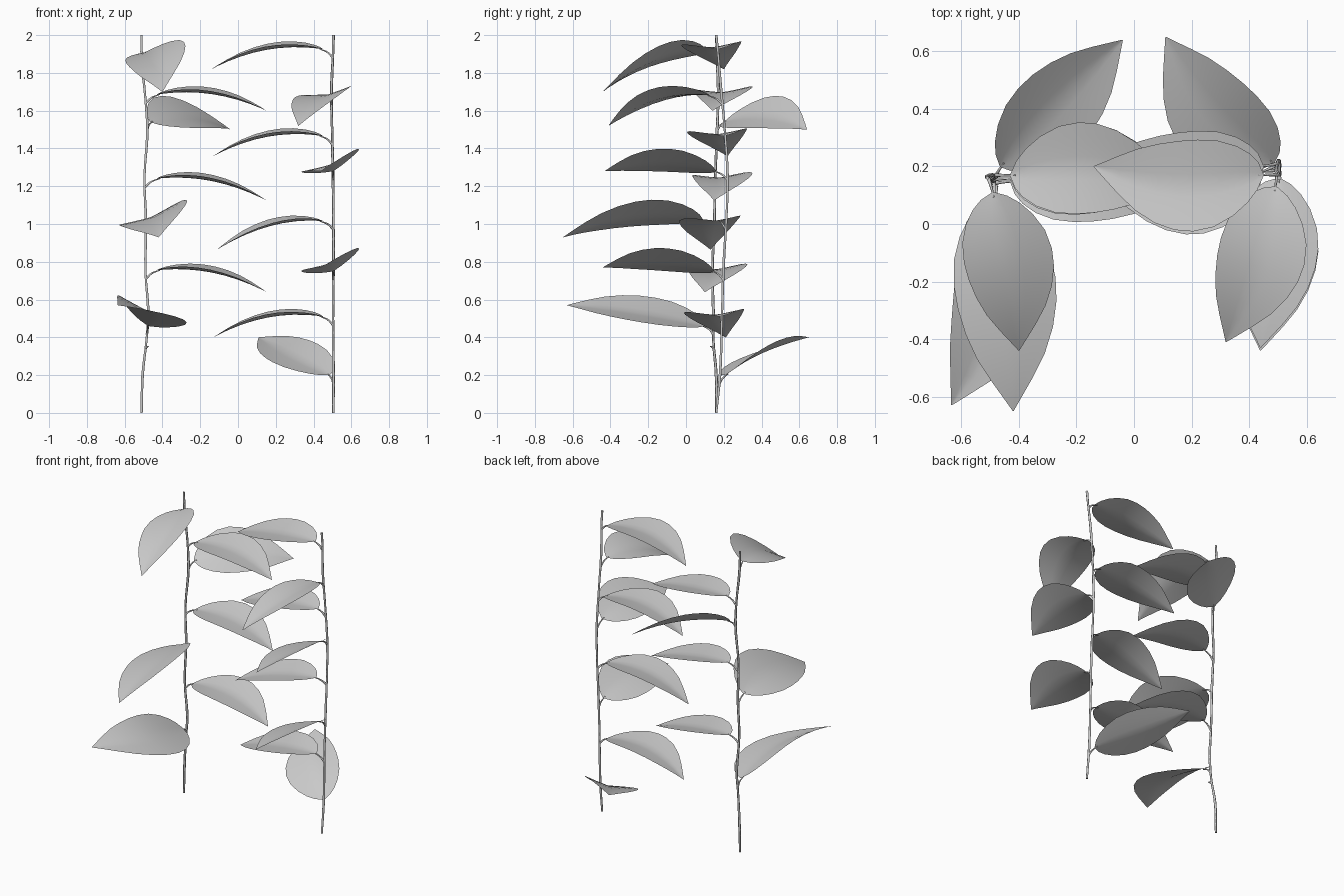
import bpy
import math
from mathutils import Vector

cube = bpy.data.objects.get("Cube")
if cube:
    bpy.data.objects.remove(cube)


def make_material(name, rgb):
    mat = bpy.data.materials.new(name)
    mat.use_nodes = True
    mat.diffuse_color = (*rgb, 1)
    mat.node_tree.nodes["Principled BSDF"].inputs["Base Color"].default_value = (*rgb, 1)
    return mat


GREY = make_material("plain_grey", (0.6, 0.6, 0.6))
UP = Vector((0, 0, 1))
# Half-width of the blade along its length: (position, share of full width)
OUTLINE = [(0, 0.03), (0.03, 0.3), (0.08, 0.53), (0.16, 0.76), (0.27, 0.94), (0.39, 1),
           (0.5, 0.97), (0.62, 0.86), (0.74, 0.67), (0.85, 0.41), (0.94, 0.17), (1, 0.01)]
ACROSS = [-1, -0.75, -0.5, -0.25, 0, 0.25, 0.5, 0.75, 1]


def tube(name, points, radii):
    """Round tapering stalk through the given points."""
    curve = bpy.data.curves.new(name, "CURVE")
    curve.dimensions = "3D"
    curve.bevel_depth = 1
    curve.bevel_resolution = 1
    curve.resolution_u = 4
    curve.use_fill_caps = True
    spline = curve.splines.new("BEZIER")
    spline.bezier_points.add(len(points) - 1)
    for bp, co, r in zip(spline.bezier_points, points, radii):
        bp.co, bp.radius = co, r
        bp.handle_left_type = bp.handle_right_type = "AUTO"
    curve.materials.append(GREY)
    obj = bpy.data.objects.new(name, curve)
    bpy.context.collection.objects.link(obj)
    return obj


def leaf(name, base, tip, width, roll, arch, bend, fold=0.025):
    """Arched blade, folded up along the midrib; roll lifts its left edge."""
    base, tip = Vector(base), Vector(tip)
    along = tip - base
    flat = Vector((along.x, along.y, 0)).normalized()
    left = UP.cross(flat)
    lean = left * math.cos(math.radians(roll)) + UP * math.sin(math.radians(roll))
    lift = along.normalized().cross(lean).normalized()
    verts, faces = [], []
    n = len(ACROSS)
    for u, share in OUTLINE:
        rib = base + along * u + UP * arch * 4 * u * (1 - u) + left * bend * math.sin(math.pi * u)
        for v in ACROSS:
            verts.append(rib + lean * (v * width * share) + lift * (fold * share * abs(v) ** 1.2))
    for i in range(len(OUTLINE) - 1):
        for j in range(n - 1):
            a = i * n + j
            faces.append((a, a + n, a + n + 1, a + 1))
    mesh = bpy.data.meshes.new(name)
    mesh.from_pydata(verts, [], faces)
    mesh.flip_normals()
    mesh.polygons.foreach_set("use_smooth", [True] * len(faces))
    mesh.materials.append(GREY)
    obj = bpy.data.objects.new(name, mesh)
    bpy.context.collection.objects.link(obj)


def stem_at(path, z):
    """Point on a stem path at height z."""
    for a, b in zip(path, path[1:]):
        if a[2] <= z <= b[2]:
            return Vector(a).lerp(Vector(b), (z - a[2]) / (b[2] - a[2]))
    return Vector(path[-1])


# Two climbing stems
right_path = [(-0.51, 0.16, 0), (-0.505, 0.16, 0.2), (-0.485, 0.145, 0.38), (-0.475, 0.145, 0.52),
              (-0.49, 0.14, 0.75), (-0.487, 0.15, 1), (-0.495, 0.155, 1.25), (-0.48, 0.165, 1.5),
              (-0.49, 0.17, 1.66), (-0.51, 0.165, 1.88), (-0.51, 0.16, 2)]
left_path = [(0.505, 0.16, 0), (0.505, 0.18, 0.2), (0.503, 0.19, 0.5), (0.505, 0.2, 0.8),
             (0.505, 0.215, 1.05), (0.503, 0.22, 1.25), (0.498, 0.205, 1.5),
             (0.495, 0.185, 1.72), (0.503, 0.17, 1.9), (0.505, 0.16, 2)]

# Blades: base, tip, half width, roll, arch, sideways bend
right_leaves = [
    ((-0.49, 0.11, 1.91), (-0.4, -0.44, 1.7), 0.165, 20, 0.06, 0.025),
    ((-0.43, 0.17, 1.685), (0.15, 0.14, 1.6), 0.16, 3, 0.045, 0.04),
    ((-0.465, 0.2, 1.54), (-0.04, 0.64, 1.5), 0.17, 30, 0.05, 0.01),
    ((-0.43, 0.16, 1.24), (0.15, 0.15, 1.125), 0.16, 3, 0.045, 0.04),
    ((-0.485, 0.09, 1.02), (-0.42, -0.65, 0.93), 0.19, 21, 0.055, 0.02),
    ((-0.43, 0.15, 0.755), (0.15, 0.1, 0.64), 0.16, 3, 0.045, 0.04),
    ((-0.475, 0.1, 0.46), (-0.635, -0.63, 0.57), 0.19, -20, 0.02, 0.09),
]
left_leaves = [
    ((0.45, 0.17, 1.925), (-0.14, 0.2, 1.82), 0.16, -3, 0.05, 0.05),
    ((0.495, 0.13, 1.68), (0.32, -0.41, 1.52), 0.155, 10, 0.06, 0.03),
    ((0.45, 0.2, 1.465), (-0.13, 0.22, 1.36), 0.16, -3, 0.05, 0.045),
    ((0.505, 0.16, 1.28), (0.44, -0.43, 1.28), 0.165, 22, 0.035, 0.02),
    ((0.45, 0.18, 1.015), (-0.11, 0.13, 0.865), 0.16, -3, 0.05, 0.035),
    ((0.505, 0.15, 0.75), (0.44, -0.44, 0.77), 0.165, 22, 0.03, 0.02),
    ((0.45, 0.18, 0.51), (-0.13, 0.21, 0.4), 0.16, -3, 0.05, 0.045),
    ((0.485, 0.21, 0.2), (0.11, 0.65, 0.4), 0.165, -17, 0.015, 0.045),
]

for side, path, leaves in (("right", right_path, right_leaves), ("left", left_path, left_leaves)):
    tube(side + "_stem", path, [0.008 if i % 2 else 0.0065 for i in range(len(path))])
    for i, spec in enumerate(leaves, 1):
        leaf(f"{side}_leaf_{i}", *spec)
        # Short stalk joining the blade to its stem
        base, tip = Vector(spec[0]), Vector(spec[1])
        foot = stem_at(path, base.z - 0.045)
        middle = foot.lerp(base, 0.5) + UP * 0.005
        end = base + (tip - base) * 0.03 + UP * spec[4] * 0.1
        tube(f"{side}_leaf_stalk_{i}", [foot, middle, end], [0.007, 0.005, 0.003])

# Small bud on the right stem
bud = stem_at(right_path, 0.34)
tube("stem_bud", [bud, bud + Vector((0.008, -0.012, 0.01)), bud + Vector((0.016, -0.02, 0.012))],
     [0.006, 0.005, 0.002])
